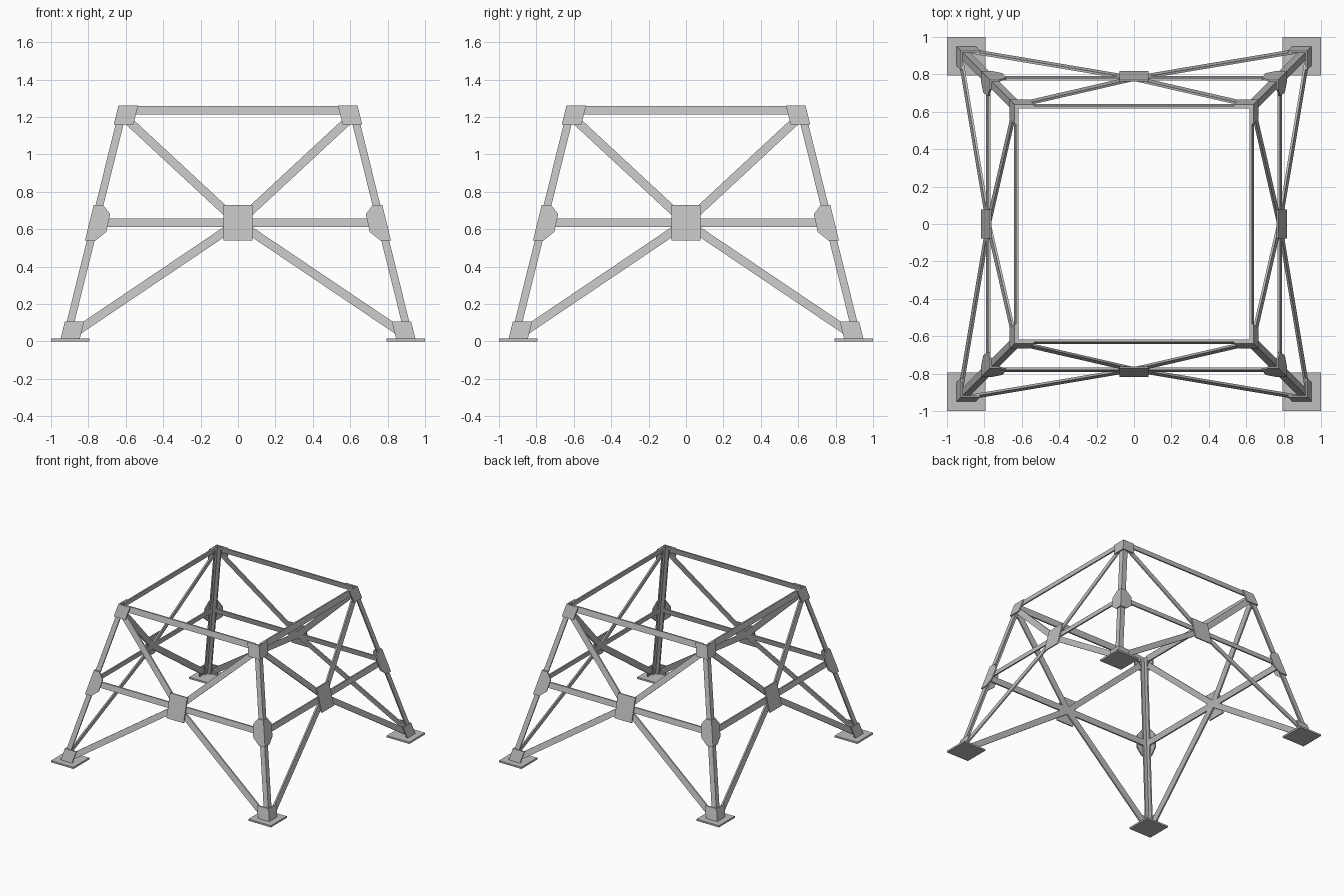
import bpy
import bmesh
from mathutils import Matrix, Vector

if "Cube" in bpy.data.objects:
    bpy.data.objects.remove(bpy.data.objects["Cube"], do_unlink=True)

steel = bpy.data.materials.new("light grey steel")
steel.use_nodes = True
steel.diffuse_color = (0.52, 0.52, 0.52, 1)
steel.node_tree.nodes["Principled BSDF"].inputs["Base Color"].default_value = steel.diffuse_color

PLATE = 0.01   # gusset thickness
BAR = 0.022    # inner depth of the bars behind the gussets
HUB = Vector((0, 0.635))
SIDES = ("front", "left", "back", "right")


def half_width(z):
    """Half the width of the tapering frame at height z."""
    return 0.952 - 0.248 * z


def finish(bm, name, turn):
    bmesh.ops.remove_doubles(bm, verts=bm.verts, dist=0.0001)
    bmesh.ops.recalc_face_normals(bm, faces=bm.faces)
    bm.transform(Matrix.Rotation(turn * 1.5707963, 4, "Z"))
    mesh = bpy.data.meshes.new(name)
    bm.to_mesh(mesh)
    bm.free()
    mesh.materials.append(steel)
    bpy.context.collection.objects.link(bpy.data.objects.new(name, mesh))


def prism(bm, outer, inner, closed=True):
    """Join two outlines; an open prism leaves its last edge free."""
    a = [bm.verts.new(p) for p in outer]
    b = [bm.verts.new(p) for p in inner]
    bm.faces.new(a)
    bm.faces.new(b)
    for i in range(len(a) if closed else len(a) - 1):
        j = (i + 1) % len(a)
        bm.faces.new((a[i], a[j], b[j], b[i]))


def corner_angle(name, outline, d0, d1, turn):
    """Folded plate around a leg corner; outline is (distance from corner, z)."""
    bm = bmesh.new()
    for swap in (False, True):
        rings = []
        for d in (d0, d1):
            ring = []
            for u, z in outline:
                w = half_width(z)
                x, y = w - max(u, d), w - d
                ring.append((y, -x, z) if swap else (x, -y, z))
            rings.append(ring)
        prism(bm, *rings, closed=False)
    finish(bm, name, turn)


def panel(name, outline, d0, d1, turn):
    """Flat piece lying in the sloping side of the frame; outline is (x, z)."""
    bm = bmesh.new()
    prism(bm, *[[(x, d - half_width(z), z) for x, z in outline] for d in (d0, d1)])
    finish(bm, name, turn)


def bar(name, start, end, width, turn):
    start, end = Vector(start), Vector(end)
    along = (end - start).normalized()
    side = Vector((-along.y, along.x)) * width / 2
    panel(name, [start - side, end - side, end + side, start + side], PLATE, BAR, turn)


def strip(u, low, high):
    return [(0, low), (u, low), (u, high), (0, high)]


for turn, side in enumerate(SIDES):
    # Corner leg, its gussets and its foot
    corner_angle(side + "_leg", strip(0.052, 0.006, 1.255), PLATE, BAR, turn)
    corner_angle(side + "_top_gusset", strip(0.105, 1.16, 1.26), 0, PLATE, turn)
    corner_angle(side + "_bottom_gusset", strip(0.103, 0.008, 0.105), 0, PLATE, turn)
    corner_angle(side + "_middle_gusset",
                 [(0, 0.54), (0.058, 0.54), (0.103, 0.585), (0.1, 0.68), (0.05, 0.73), (0, 0.73)],
                 0, PLATE, turn)
    bm = bmesh.new()
    square = [(0.795, -0.795), (1, -0.795), (1, -1), (0.795, -1)]
    prism(bm, *[[(x, y, z) for x, y in square] for z in (0, 0.014)])
    finish(bm, side + "_foot_plate", turn)

    # Horizontal bars, centre plate and diagonal braces
    bar(side + "_top_bar", (-0.59, 1.236), (0.59, 1.236), 0.046, turn)
    bar(side + "_middle_bar", (-0.745, 0.634), (0.745, 0.634), 0.044, turn)
    panel(side + "_centre_plate",
          [(-0.078, 0.54), (0.078, 0.54), (0.078, 0.73), (-0.078, 0.73)], 0, PLATE, turn)
    for s, hand in ((-1, "first"), (1, "second")):
        bar(f"{side}_{hand}_upper_brace", (s * 0.595, 1.187), HUB, 0.046, turn)
        bar(f"{side}_{hand}_lower_brace", (s * 0.865, 0.052), HUB, 0.046, turn)
